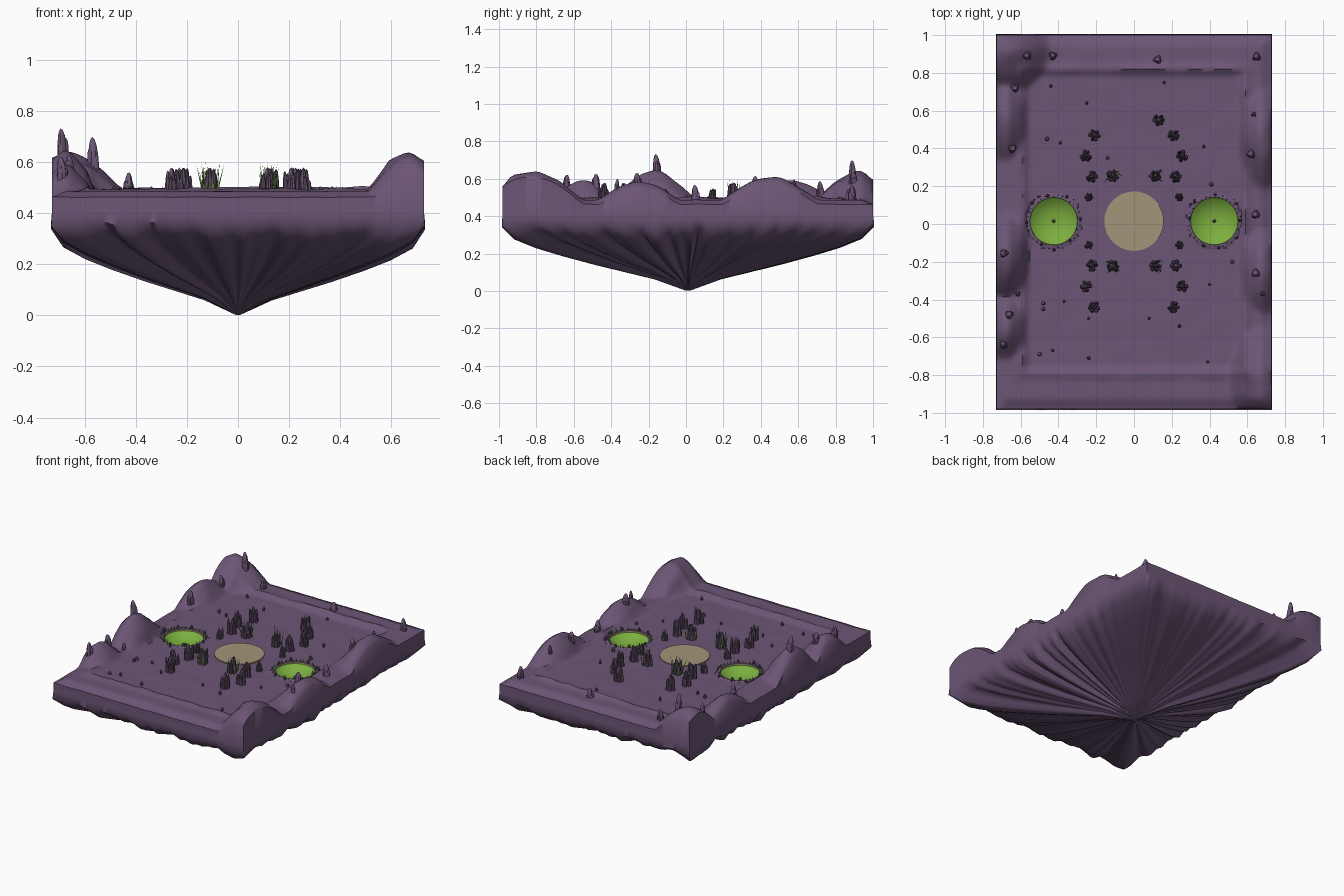
import bpy, bmesh, math, random
from mathutils import Vector, Matrix, noise

random.seed(4)
cube = bpy.data.objects.get("Cube")
if cube:
    bpy.data.objects.remove(cube)


def material(name, rgb):
    m = bpy.data.materials.new(name)
    m.use_nodes = True
    color = (*rgb, 1)
    m.diffuse_color = color
    m.node_tree.nodes["Principled BSDF"].inputs["Base Color"].default_value = color
    return m


SOIL = material("purple soil", (.15, .092, .18))
ROCK = material("dark purple rock", (.12, .08, .14))
SAND = material("tan sand", (.36, .3, .19))
WATER = material("green pool", (.2, .43, .05))
GRASS = material("grass green", (.12, .27, .03))


def finish(name, bm, mats, angle=50):
    bmesh.ops.recalc_face_normals(bm, faces=bm.faces)
    mesh = bpy.data.meshes.new(name)
    bm.to_mesh(mesh)
    bm.free()
    for m in mats:
        mesh.materials.append(m)
    obj = bpy.data.objects.new(name, mesh)
    bpy.context.collection.objects.link(obj)
    bpy.ops.object.select_all(action='DESELECT')
    obj.select_set(True)
    bpy.context.view_layer.objects.active = obj
    bpy.ops.object.shade_smooth_by_angle(angle=math.radians(angle))
    return obj


HALF_X, HALF_Y, MID_Y = .728, .99, .01
POOL_X, POOL_Y, POOL_R = .425, .015, .125

# Mounds on the border: centre x, y, radius x, y, height
MOUNDS = [(-.69, .92, .25, .23, .155), (-.69, .56, .12, .23, .11),
          (-.69, -.17, .14, .23, .16), (-.69, -.55, .12, .17, .11),
          (.69, -.82, .19, .28, .155), (.69, .45, .13, .27, .125),
          (.69, -.25, .12, .23, .1)]


def smooth(a, b, v):
    t = min(1, max(0, (v - a) / (b - a)))
    return t * t * (3 - 2 * t)


def height(x, y):
    # Signed distance from the rectangular ridge, positive inside
    inset = min(.59 - abs(x), .805 - abs(y - POOL_Y))
    edge = min(HALF_X - abs(x), HALF_Y - abs(y - MID_Y))
    wobble = noise.noise(Vector((x, y, 0)) * 9)
    z = .463 + .023 * smooth(0, .06, edge)
    z += .014 * math.exp(-(inset / .022) ** 2) * (1 + .5 * wobble)
    z -= .012 * smooth(0, .035, inset)
    z += .003 * wobble
    lift = 0
    for cx, cy, rx, ry, h in MOUNDS:
        d = ((x - cx) / rx) ** 2 + ((y - cy) / ry) ** 2
        if d < 1:
            lift = max(lift, h * (1 - d) ** 1.3 * (1 + .1 * wobble))
    return z + lift


# Island: height-field top, fluted underside tapering to a tip
bm = bmesh.new()
bmesh.ops.create_grid(bm, x_segments=74, y_segments=100, size=1)
for v in bm.verts:
    x, y = v.co.x * HALF_X, v.co.y * HALF_Y + MID_Y
    z = height(x, y)
    if math.hypot(abs(x) - POOL_X, y - POOL_Y) < POOL_R + .008:
        z -= .1
    v.co = (x, y, z)
rim = [e for e in bm.edges if e.is_boundary]
previous = 1
# Scale, height, flute depth of each ring going down
for scale, z, flute in [(1, .4, .01), (1.005, .335, .04), (.94, .262, .075),
                        (.82, .215, .07), (.68, .175, .06), (.5, .13, .045),
                        (.18, .058, .02), (.012, .002, 0)]:
    new = bmesh.ops.extrude_edge_only(bm, edges=rim)["geom"]
    rim = [g for g in new if isinstance(g, bmesh.types.BMEdge)]
    for v in [g for g in new if isinstance(g, bmesh.types.BMVert)]:
        px, py = v.co.x / previous, (v.co.y - MID_Y) / previous
        heading = Vector((px, py, 0)).normalized()
        n = .5 + .5 * noise.noise(heading * 7) + .4 * noise.noise(heading * 16)
        n = max(0, min(1.2, n))
        v.co = (px * scale, py * scale + MID_Y, z + flute * n)
    previous = scale
bmesh.ops.holes_fill(bm, edges=rim, sides=0)
finish("island", bm, [SOIL], 60)

# Sunken pools: soil collar, sandy lip, green bowl
profile = [(POOL_R + .04, .464), (POOL_R + .02, .477), (POOL_R, .478),
           (POOL_R, .466), (.105, .45), (.075, .434), (.04, .425), (.001, .422)]
for side, label in ((1, "left"), (-1, "right")):
    bm = bmesh.new()
    pts = [bm.verts.new((r, 0, z)) for r, z in profile]
    edges = [bm.edges.new(pair) for pair in zip(pts, pts[1:])]
    bmesh.ops.spin(bm, geom=pts + edges, cent=(0, 0, 0), axis=(0, 0, 1),
                   angle=math.tau, steps=40, use_duplicate=False)
    bmesh.ops.remove_doubles(bm, verts=bm.verts, dist=.0005)
    for f in bm.faces:
        c = f.calc_center_median()
        r = math.hypot(c.x, c.y)
        f.material_index = 0 if r > POOL_R + .003 else 1 if r > POOL_R - .003 else 2
    pool = finish(label + "_pool", bm, [SOIL, SAND, WATER])
    pool.location = (side * POOL_X, POOL_Y, 0)

# Central sandy disc
bm = bmesh.new()
bmesh.ops.create_cone(bm, cap_ends=True, segments=48, radius1=.157,
                      radius2=.157, depth=.009)
bmesh.ops.translate(bm, verts=bm.verts, vec=(0, POOL_Y, .4765))
finish("sand_circle", bm, [SAND])


# Bullet-shaped stone rising from the ground
def spire(bm, x, y, r, h, ground=None, tilt=.08):
    z = height(x, y) if ground is None else ground
    lean = Matrix.Rotation(random.uniform(-tilt, tilt), 4, 'X') @ \
        Matrix.Rotation(random.uniform(-tilt, tilt), 4, 'Y') @ \
        Matrix.Rotation(random.uniform(0, 3), 4, 'Z')
    size = Matrix.Diagonal((r, r * random.uniform(.8, 1), h, 1))
    bmesh.ops.create_uvsphere(bm, u_segments=7, v_segments=8, radius=1,
                              matrix=Matrix.Translation((x, y, z)) @ lean @ size)


# Rock clusters, mirrored into four quadrants
quarter = [(.21, .455), (.255, .345), (.222, .235), (.112, .238), (.24, .127)]
clusters = [(sx * x, POOL_Y + sy * y) for x, y in quarter
            for sx in (-1, 1) for sy in (-1, 1)] + [(.13, .55)]
bm = bmesh.new()
for cx, cy in clusters:
    small = .7 if abs(cy - POOL_Y) < .2 else 1
    spire(bm, cx, cy, .018 * small, .105 * small)
    for i in range(6):
        a = i * math.tau / 6 + random.uniform(-.3, .3)
        d = .021 * small
        spire(bm, cx + d * math.cos(a), cy + d * math.sin(a), .012 * small,
              random.uniform(.055, .105) * small)
finish("rock_clusters", bm, [ROCK], 40)

# Standing stones along the border
bm = bmesh.new()
for x, y, h in [(-.565, .89, .11), (-.43, .89, .075), (.125, .87, .06),
                (.65, .885, .08), (-.63, .72, .08), (-.645, .4, .08),
                (.62, .37, .06), (.645, .05, .08), (.645, -.26, .06),
                (-.688, -.155, .09), (-.66, -.48, .06), (-.69, -.64, .07),
                (-.615, -.37, .05), (.68, -.37, .05), (.635, .58, .05)]:
    r = .021 if h > .05 else .012
    spire(bm, x, y, r, h)
    for i in range(3):
        a = i * 2.1 + x * 9
        spire(bm, x + r * .6 * math.cos(a), y + r * .6 * math.sin(a), r * .6, h * .55)
finish("border_stones", bm, [SOIL], 50)

# Pebbles scattered on the floor and around the pools
bm = bmesh.new()
for x, y in [(-.44, .73), (-.25, .64), (.16, .75), (-.46, .45), (-.39, .43),
             (.37, .41), (.41, .21), (-.14, .35), (-.48, -.42), (-.37, -.41),
             (-.5, -.69), (-.43, -.67), (-.24, -.71), (.39, -.73), (.24, -.54),
             (.08, -.5), (-.24, -.5), (.52, -.2), (-.48, -.45), (.4, -.32)]:
    spire(bm, x, y, random.uniform(.007, .012), random.uniform(.02, .03))
for side in (-1, 1):
    spire(bm, side * POOL_X, POOL_Y, .01, .02, .422)
    for i in range(8):
        a = i * .8 + random.uniform(-.3, .3)
        d = POOL_R + random.uniform(.004, .03)
        spire(bm, side * POOL_X + d * math.cos(a), POOL_Y + d * math.sin(a),
              .009, random.uniform(.02, .035))
finish("pebbles", bm, [ROCK], 40)


# Grass blades at the inner clusters and pool edges
def blade(bm, x, y, h):
    lean = Matrix.Rotation(random.uniform(-.25, .25), 4, 'X') @ \
        Matrix.Rotation(random.uniform(-.25, .25), 4, 'Y')
    place = Matrix.Translation((x, y, height(x, y)))
    bmesh.ops.create_cone(bm, segments=3, radius1=.004, radius2=0, depth=h,
                          matrix=place @ lean @ Matrix.Translation((0, 0, h / 2)))


bm = bmesh.new()
for cx, cy in clusters:
    if abs(cx) < .12:
        for i in range(16):
            blade(bm, cx + random.uniform(-.03, .03), cy + random.uniform(-.03, .03),
                  random.uniform(.05, .135))
for side in (-1, 1):
    for i in range(36):
        a = i * math.tau / 36
        d = POOL_R + random.uniform(.002, .02)
        blade(bm, side * POOL_X + d * math.cos(a), POOL_Y + d * math.sin(a),
              random.uniform(.015, .035))
finish("grass", bm, [GRASS])
